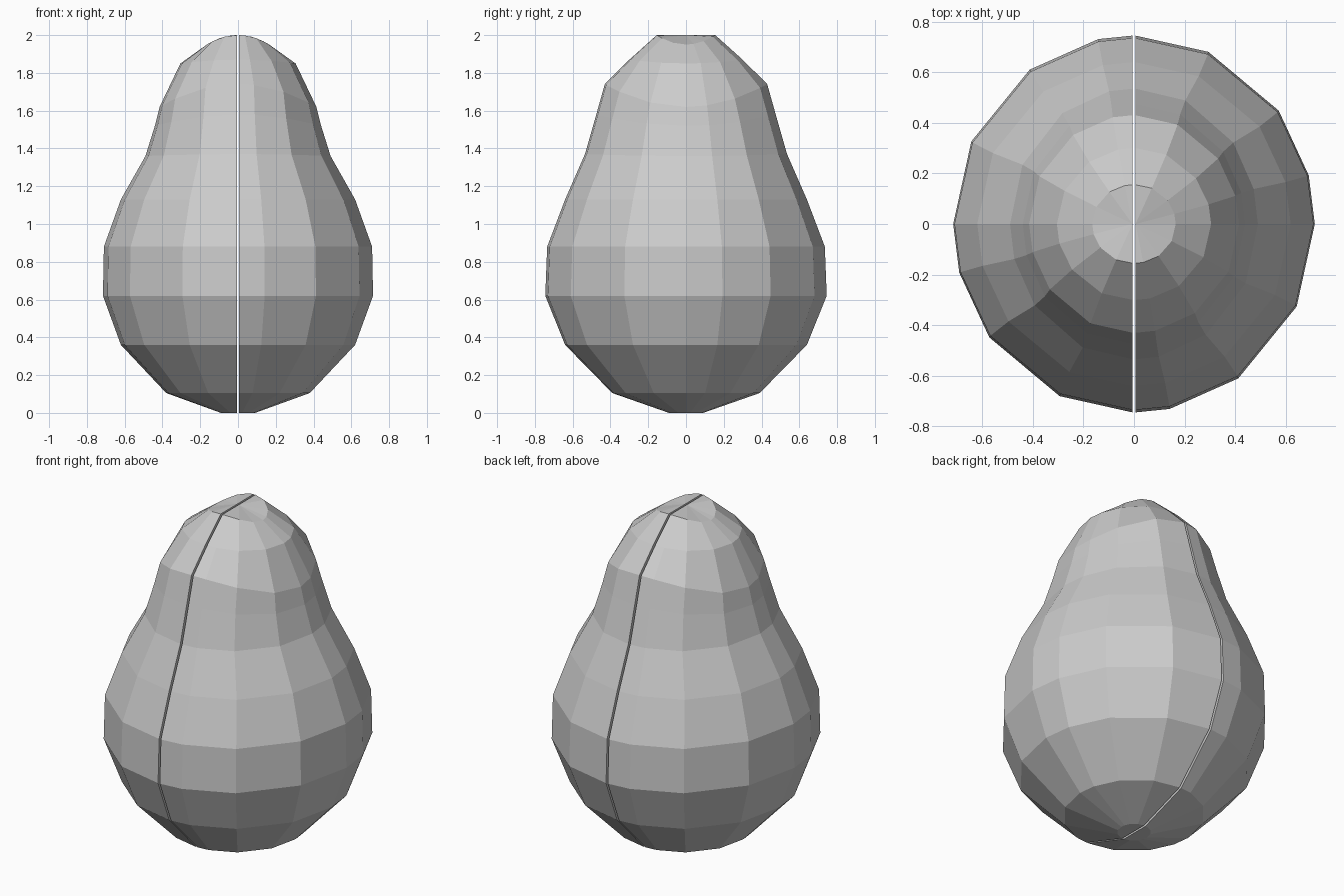
import bpy, bmesh, math

if "Cube" in bpy.data.objects:
    bpy.data.objects.remove(bpy.data.objects["Cube"])

GAP = 0.006
# rings: z at the cut edge, radius along y, z at the side, radius along x
RINGS = [
    (0.00, 0.09, 0.00, 0.09),
    (0.105, 0.39, 0.105, 0.38),
    (0.36, 0.64, 0.36, 0.62),
    (0.62, 0.745, 0.62, 0.715),
    (0.88, 0.735, 0.88, 0.71),
    (1.13, 0.64, 1.13, 0.62),
    (1.37, 0.535, 1.36, 0.49),
    (1.58, 0.475, 1.52, 0.44),
    (1.74, 0.43, 1.62, 0.415),
    (1.87, 0.30, 1.85, 0.305),
    (2.00, 0.155, 1.95, 0.165),
]
# uneven facet angles, measured from +y round to -y
ANGLES = [0, 24, 53, 75, 90, 116, 145, 169, 180]


def build_half_mesh():
    bm = bmesh.new()
    rows = []
    for zy, ry, zx, rx in RINGS:
        row = []
        for a in ANGLES:
            s, c = math.sin(math.radians(a)), math.cos(math.radians(a))
            z = zy + (zx - zy) * s * s
            row.append(bm.verts.new((GAP + (rx - GAP) * s, ry * c, z)))
        rows.append(row)
    # outer skin
    for lo, hi in zip(rows, rows[1:]):
        for i in range(len(ANGLES) - 1):
            bm.faces.new((lo[i], lo[i + 1], hi[i + 1], hi[i]))
    # flat base and ridged crown
    bm.faces.new(rows[0])
    crown = bm.verts.new((GAP, 0, 2.0))
    top = rows[-1]
    for i in range(len(ANGLES) - 1):
        bm.faces.new((top[i], top[i + 1], crown))
    # flat cut face
    bm.faces.new([r[0] for r in rows] + [crown] + [r[-1] for r in reversed(rows)])
    bmesh.ops.recalc_face_normals(bm, faces=bm.faces)
    mesh = bpy.data.meshes.new("fruit_half")
    bm.to_mesh(mesh)
    bm.free()
    return mesh


# two identical halves, the second turned half a circle
half = build_half_mesh()
for name, turn in (("fruit_half_right", 0), ("fruit_half_left", math.pi)):
    ob = bpy.data.objects.new(name, half)
    ob.rotation_euler.z = turn
    bpy.context.collection.objects.link(ob)
